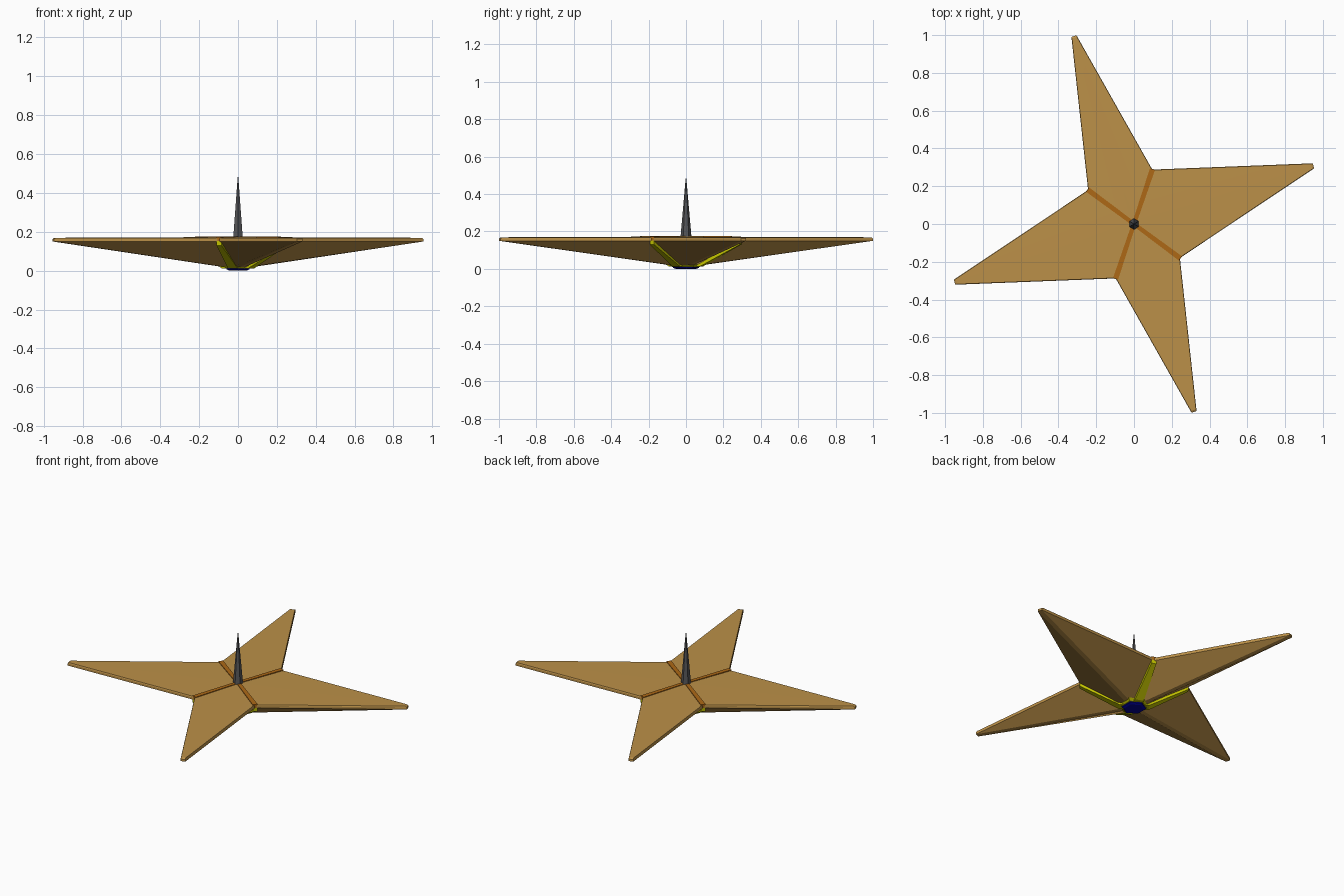
import bpy, bmesh, math
from mathutils import Vector

if "Cube" in bpy.data.objects:
    bpy.data.objects.remove(bpy.data.objects["Cube"])


def material(name, rgb):
    m = bpy.data.materials.new(name)
    m.diffuse_color = (*rgb, 1)
    m.use_nodes = True
    m.node_tree.nodes["Principled BSDF"].inputs["Base Color"].default_value = m.diffuse_color
    return m


TAN = material("tan", (0.50, 0.28, 0.065))
ORANGE = material("orange", (0.42, 0.14, 0.008))
YELLOW = material("yellow", (0.55, 0.55, 0.0))
BLUE = material("blue", (0.0, 0.0, 0.30))
DARK = material("dark_grey", (0.09, 0.09, 0.095))


def make(name, rings, mat, smooth=False, top=None):
    """Skin closed rings of equal length, capping both ends (top = fan centre)."""
    bm = bmesh.new()
    vs = [[bm.verts.new(p) for p in r] for r in rings]
    n = len(rings[0])
    for a, b in zip(vs, vs[1:]):
        for i in range(n):
            j = (i + 1) % n
            bm.faces.new((a[i], a[j], b[j], b[i]))
    bm.faces.new(vs[0][::-1])
    if top:
        c = bm.verts.new(top)
        for i in range(n):
            bm.faces.new((vs[-1][i], vs[-1][(i + 1) % n], c))
    else:
        bm.faces.new(vs[-1])
    bmesh.ops.recalc_face_normals(bm, faces=bm.faces)
    me = bpy.data.meshes.new(name)
    bm.to_mesh(me)
    bm.free()
    ob = bpy.data.objects.new(name, me)
    bpy.context.collection.objects.link(ob)
    me.materials.append(mat)
    if smooth:
        bpy.ops.object.select_all(action='DESELECT')
        ob.select_set(True)
        bpy.context.view_layer.objects.active = ob
        bpy.ops.object.shade_smooth_by_angle(angle=math.radians(25))
    return ob


# Star outline: half of it, the other half is the same turned by 180 degrees
tips = [Vector((0.95, 0.308)), Vector((-0.318, 0.995))]
valleys = [Vector((0.097, 0.288)), Vector((-0.243, 0.18))]
tips += [-t for t in tips]
valleys += [-v for v in valleys]


def side(v, w):
    d = v.normalized()
    return Vector((-d.y, d.x)) * w


outline, base = [], []
for t, v in zip(tips, valleys):
    outline += [t - side(t, 0.014), t + side(t, 0.014), v]
    k = t.normalized() * 0.085
    base += [k - side(t, 0.014), k + side(t, 0.014), v.normalized() * 0.075]


def ring(pts, z, s=1.0):
    return [(p.x * s, p.y * s, z) for p in pts]


# Four-armed body with a keel under every arm
make("star_body", [ring(base, 0.02), ring(outline, 0.15), ring(outline, 0.163),
                   ring(outline, 0.169, 0.99)], TAN, True, (0, 0, 0.173))


def strip(name, v, stations, mat):
    """Bar in the vertical plane through a valley; station = radius, low z, high z, half width."""
    d = v.normalized()
    rings = []
    for r, z0, z1, w in stations:
        s = side(v, w)
        c = d * r
        rings.append([(*(c - s), z0), (*(c + s), z0), (*(c + s), z1), (*(c - s), z1)])
    make(name, rings, mat)


# Orange seams on top and yellow ribs beneath, one per valley
for i, v in enumerate(valleys):
    r = v.length
    strip(f"top_seam_{i + 1}", v, [(0.0, 0.16, 0.177, 0.011), (r + 0.003, 0.148, 0.174, 0.014)], ORANGE)
    strip(f"under_rib_{i + 1}", v, [(0.02, 0.010, 0.04, 0.03), (0.085, 0.012, 0.04, 0.026),
                                   (r + 0.004, 0.130, 0.152, 0.014)], YELLOW)


def hexagon(r, z):
    return [(r * math.cos(a) * 0.96, r * math.sin(a), z)
            for a in (math.radians(30 + 60 * i) for i in range(6))]


# Bottom collar, foot and the spike on top
make("base_collar", [hexagon(0.075, 0.011), hexagon(0.095, 0.024)], YELLOW)
make("base_foot", [hexagon(0.055, 0.0), hexagon(0.07, 0.006), hexagon(0.07, 0.016)], BLUE)
make("spike", [hexagon(0.03, 0.165), hexagon(0.028, 0.185), hexagon(0.002, 0.482)], DARK)
